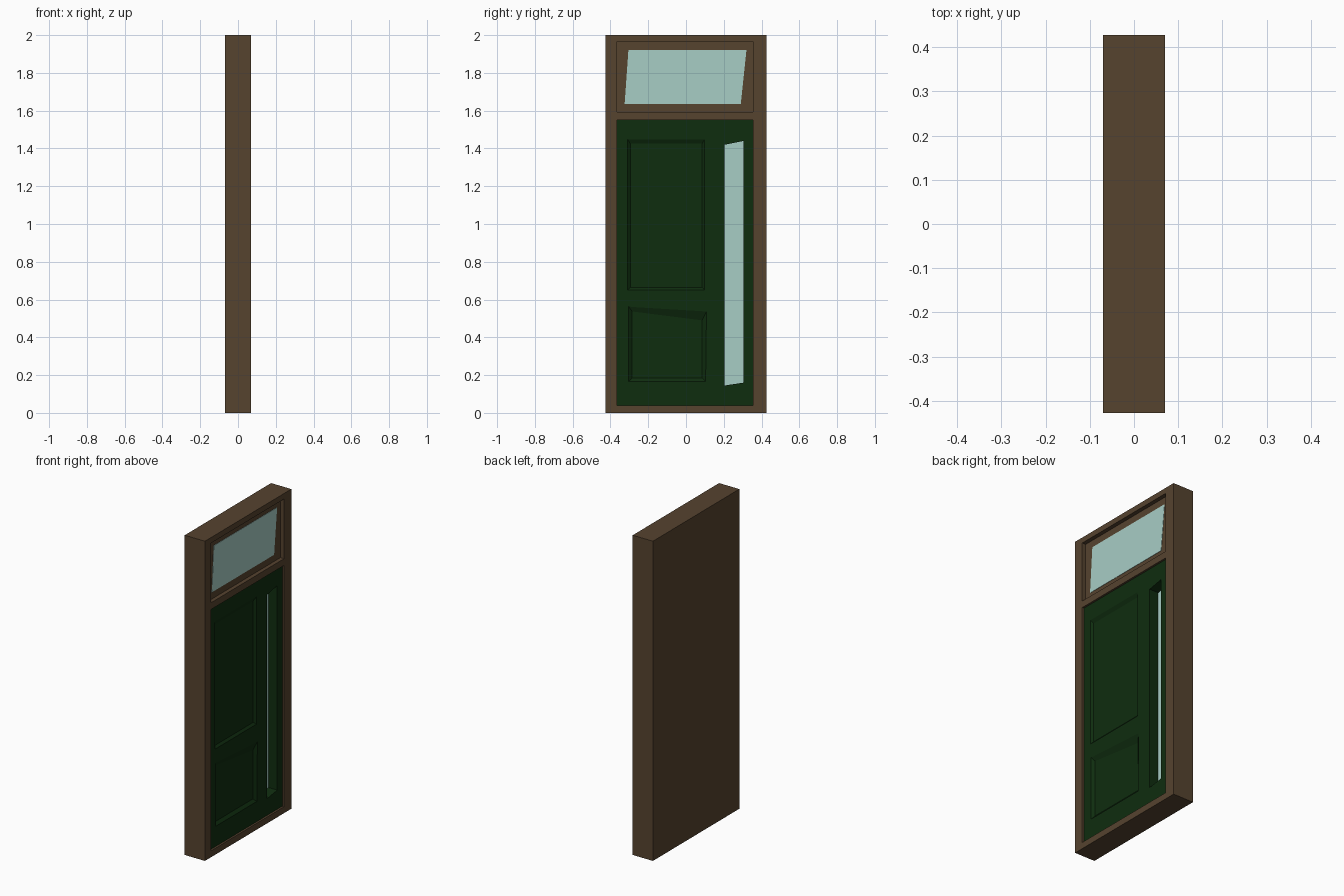
import bpy
import bmesh

old = bpy.data.objects.get("Cube")
if old:
    bpy.data.objects.remove(old, do_unlink=True)


def material(name, rgb):
    m = bpy.data.materials.new(name)
    m.use_nodes = True
    m.diffuse_color = (*rgb, 1)
    m.node_tree.nodes["Principled BSDF"].inputs["Base Color"].default_value = (*rgb, 1)
    return m


brown = material("brown wood", (0.093, 0.056, 0.028))
green = material("dark green paint", (0.0048, 0.026, 0.0048))
glass = material("pale glass", (0.39, 0.61, 0.56))


def rect(y0, y1, z0, z1):
    return [(y0, z0), (y1, z0), (y1, z1), (y0, z1)]


def block(name, mat, x_back, x_front, front, back=None):
    """Solid between two quads in the yz plane."""
    bm = bmesh.new()
    b = [bm.verts.new((x_back, y, z)) for y, z in (back or front)]
    f = [bm.verts.new((x_front, y, z)) for y, z in front]
    bm.faces.new(f)
    bm.faces.new(b[::-1])
    for i in range(4):
        j = (i + 1) % 4
        bm.faces.new((b[i], b[j], f[j], f[i]))
    bmesh.ops.recalc_face_normals(bm, faces=bm.faces)
    me = bpy.data.meshes.new(name)
    bm.to_mesh(me)
    bm.free()
    me.materials.append(mat)
    ob = bpy.data.objects.new(name, me)
    bpy.context.collection.objects.link(ob)
    return ob


def cut(target, x_back, x_front, front, back=None):
    """Carve a recess and discard the cutter."""
    cutter = block("cutter", target.data.materials[0], x_back, x_front, front, back)
    cutter.hide_render = True
    mod = target.modifiers.new("recess", "BOOLEAN")
    mod.operation = "DIFFERENCE"
    mod.solver = "EXACT"
    mod.object = cutter
    bpy.context.view_layer.objects.active = target
    bpy.ops.object.modifier_apply(modifier=mod.name)
    bpy.data.objects.remove(cutter, do_unlink=True)


# Outer frame with door and transom openings
door_hole = rect(-0.365, 0.355, 0.04, 1.55)
transom_hole = rect(-0.365, 0.355, 1.592, 1.965)
frame = block("door_frame", brown, -0.07, 0.07, rect(-0.427, 0.427, 0, 2))
cut(frame, -0.02, 0.08, door_hole)
cut(frame, 0.045, 0.08, transom_hole)

# Transom pane, slightly skewed
block("transom_glass", glass, 0.045, 0.047,
      [(-0.325, 1.635), (0.29, 1.635), (0.32, 1.92), (-0.305, 1.92)])

# Door leaf with a tall window slot and two bevelled recessed panels
face = 0.058
leaf = block("door_leaf", green, -0.02, face, door_hole)
slot = [(0.205, 0.145), (0.305, 0.16), (0.305, 1.44), (0.205, 1.42)]
cut(leaf, -0.01, face + 0.01, slot)
cut(leaf, face - 0.015, face + 0.001,
    [(-0.305, 0.165), (0.105, 0.165), (0.11, 0.54), (-0.305, 0.565)],
    [(-0.285, 0.185), (0.085, 0.185), (0.085, 0.49), (-0.285, 0.537)])
cut(leaf, face - 0.012, face + 0.001,
    rect(-0.31, 0.1, 0.65, 1.45), rect(-0.295, 0.085, 0.665, 1.425))

# Slot window pane
block("slot_glass", glass, -0.01, -0.004, slot)
